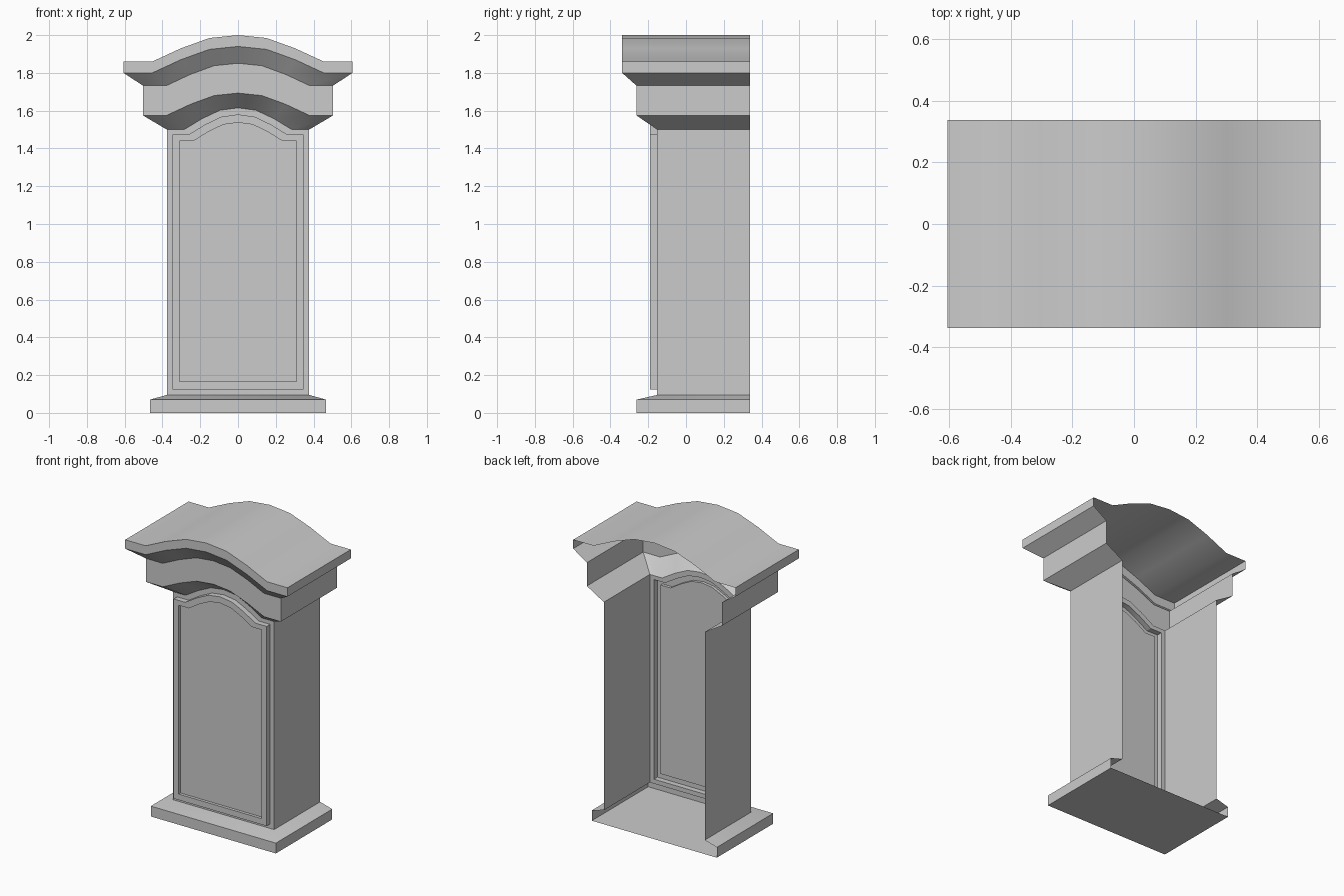
import bpy, bmesh

if "Cube" in bpy.data.objects:
    bpy.data.objects.remove(bpy.data.objects["Cube"])

BACK = 0.338
RISE = ((-1, 0), (-2/3, 0.5), (-1/3, 0.89), (0, 1), (1/3, 0.89), (2/3, 0.5), (1, 0))


def arch(w, b, y, z, h):
    """Front edge: flat shoulders out to w, arch of half-width b and height h."""
    return [(-w, y, z)] + [(b * u, y, z + h * r) for u, r in RISE] + [(w, y, z)]


def wrap(row):
    """Run both ends of a front edge to the open back."""
    (xa, _, za), (xb, _, zb) = row[0], row[-1]
    return [(xa, BACK, za)] + row + [(xb, BACK, zb)]


def build(name, rows, closed=False, cap_first=False, cap_last=False):
    """Join successive rows of points with quads."""
    bm = bmesh.new()
    vs = [[bm.verts.new(p) for p in r] for r in rows]
    n = len(rows[0])
    for a, b in zip(vs, vs[1:]):
        for i in range(n if closed else n - 1):
            j = (i + 1) % n
            bm.faces.new((a[i], a[j], b[j], b[i]))
    if cap_first:
        bm.faces.new(vs[0][::-1])
    if cap_last:
        bm.faces.new(vs[-1])
    me = bpy.data.meshes.new(name)
    bm.to_mesh(me)
    bm.free()
    ob = bpy.data.objects.new(name, me)
    bpy.context.collection.objects.link(ob)
    bpy.ops.object.select_all(action='DESELECT')
    ob.select_set(True)
    bpy.context.view_layer.objects.active = ob
    bpy.ops.object.shade_smooth_by_angle(angle=0.5)
    return ob


def door_loop(w, b, y, z0, z1, h):
    """Closed outline with an arched top, counter-clockwise from the front."""
    return [(-w, y, z0), (w, y, z0)] + arch(w, b, y, z1, h)[::-1]


# Plinth with floor, open at the back
build("plinth", [wrap([(-w, y, z), (w, y, z)]) for w, y, z in
                 ((0.467, -0.263, 0), (0.467, -0.263, 0.07), (0.377, -0.153, 0.095))],
      cap_first=True)

# Side walls
for name, s in (("left_wall", -1), ("right_wall", 1)):
    ys = (BACK, -0.153) if s < 0 else (-0.153, BACK)
    build(name, [[(s * 0.377, y, z) for y in ys] for z in (0.095, 1.5)])

# Front wall, raised door frame and sunken panel
build("front_door", [
    door_loop(0.377, 0.285, -0.153, 0.095, 1.5, 0.115),
    door_loop(0.347, 0.262, -0.153, 0.125, 1.473, 0.107),
    door_loop(0.347, 0.262, -0.19, 0.125, 1.473, 0.107),
    door_loop(0.31, 0.235, -0.19, 0.165, 1.44, 0.097),
    door_loop(0.31, 0.235, -0.17, 0.165, 1.44, 0.097)], closed=True, cap_last=True)

# Stepped arched cornice
build("cornice", [wrap(arch(*a)) for a in (
    (0.377, 0.285, -0.153, 1.5, 0.115),
    (0.504, 0.378, -0.263, 1.575, 0.118),
    (0.504, 0.378, -0.263, 1.733, 0.118),
    (0.606, 0.454, -0.338, 1.80, 0.14),
    (0.606, 0.454, -0.338, 1.86, 0.14))])

# Arched roof sheet
build("roof", [arch(0.606, 0.454, y, 1.86, 0.14) for y in (-0.338, BACK)])
